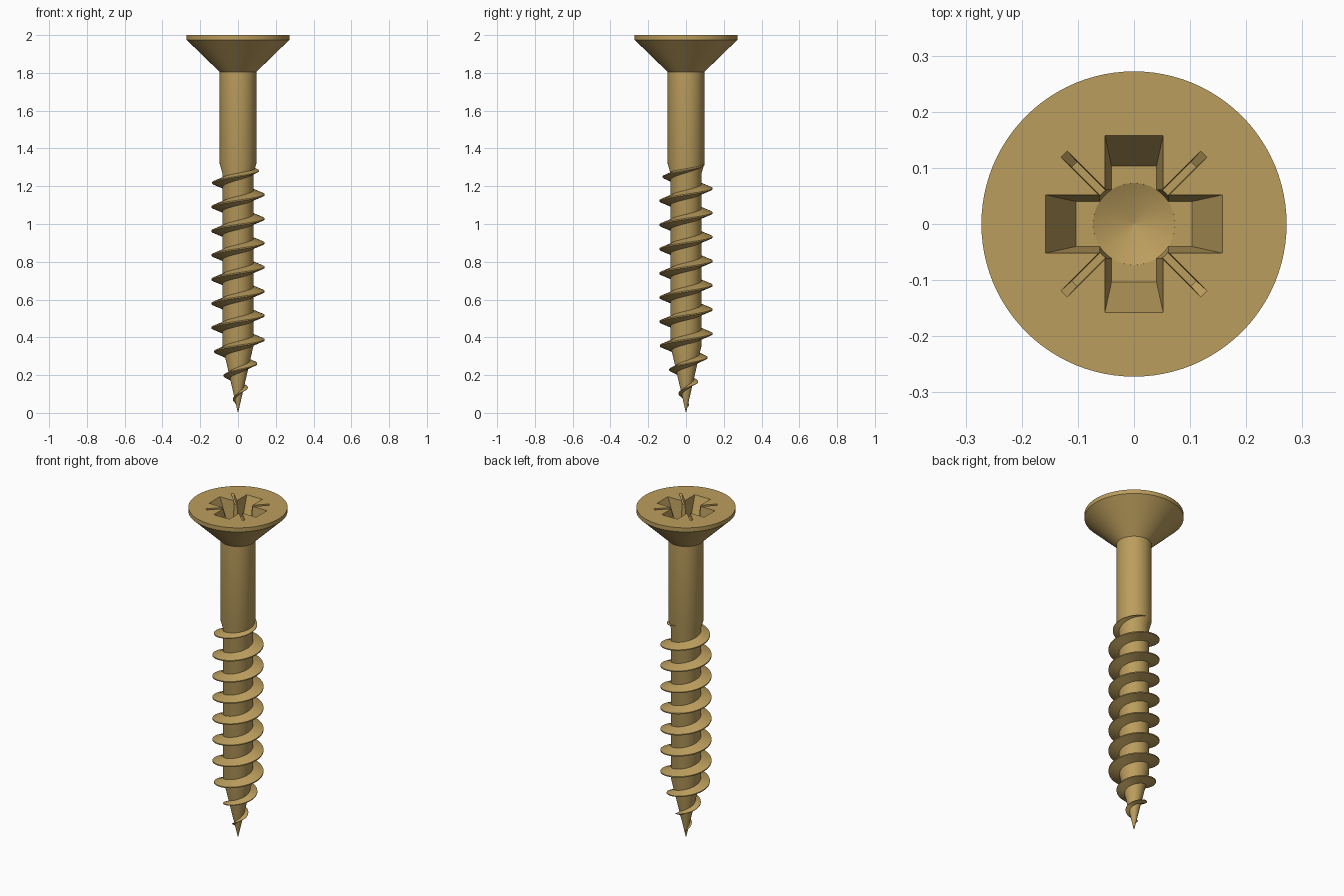
import bpy, bmesh, math
from mathutils import Matrix

if "Cube" in bpy.data.objects:
    bpy.data.objects.remove(bpy.data.objects["Cube"])

brass = bpy.data.materials.new("brass")
brass.diffuse_color = (0.50, 0.34, 0.11, 1)
brass.use_nodes = True
brass.node_tree.nodes["Principled BSDF"].inputs["Base Color"].default_value = brass.diffuse_color


def make(name, bm):
    bmesh.ops.recalc_face_normals(bm, faces=bm.faces)
    me = bpy.data.meshes.new(name)
    bm.to_mesh(me)
    bm.free()
    ob = bpy.data.objects.new(name, me)
    bpy.context.collection.objects.link(ob)
    me.materials.append(brass)
    return ob


def skin(bm, rings, closed_caps=True):
    """Bridge consecutive rings of vertices and cap the ends."""
    for a, b in zip(rings, rings[1:]):
        for i in range(len(a)):
            j = (i + 1) % len(a)
            bm.faces.new((a[i], a[j], b[j], b[i]))
    bm.faces.new(rings[0])
    bm.faces.new(rings[-1])


def lathe(name, profile, n):
    bm = bmesh.new()
    rings = [[bm.verts.new((r * math.cos(2 * math.pi * i / n), r * math.sin(2 * math.pi * i / n), z))
              for i in range(n)] for r, z in profile]
    skin(bm, rings)
    bmesh.ops.remove_doubles(bm, verts=bm.verts, dist=1e-6)
    return make(name, bm)


def tapered_slot(name, rects, angle):
    """Each rect is (half length, half width, z)."""
    bm = bmesh.new()
    rings = [[bm.verts.new((sx * l, sy * w, z)) for sx, sy in ((1, 1), (-1, 1), (-1, -1), (1, -1))]
             for l, w, z in rects]
    skin(bm, rings)
    bm.transform(Matrix.Rotation(angle, 4, 'Z'))
    return make(name, bm)


def smooth(ob):
    bpy.ops.object.select_all(action='DESELECT')
    ob.select_set(True)
    bpy.context.view_layer.objects.active = ob
    bpy.ops.object.shade_smooth_by_angle(angle=math.radians(30))


# Head, shank, core and point in one turned body
body = lathe("screw_body", [(0.0005, 0), (0.083, 0.36), (0.083, 1.27), (0.097, 1.32),
                            (0.097, 1.805), (0.272, 1.975), (0.272, 2.0)], 96)

# Cross recess: two tapered slots, a conical centre and four tick marks
cutters = []
for k in range(2):
    cutters.append(tapered_slot(f"cross_cutter_{k}", [(0.103, 0.040, 1.875), (0.158, 0.052, 2.0),
                                                      (0.158, 0.052, 2.05)], k * math.pi / 2))
    cutters.append(tapered_slot(f"tick_cutter_{k}", [(0.150, 0.0065, 1.98), (0.176, 0.008, 2.0),
                                                     (0.176, 0.008, 2.05)], math.pi / 4 + k * math.pi / 2))
cutters.append(lathe("centre_cutter", [(0.0005, 1.84), (0.073, 1.8745), (0.080, 2.0), (0.080, 2.06)], 48))
for c in cutters:
    c.hide_render = True
    m = body.modifiers.new(c.name, 'BOOLEAN')
    m.operation = 'DIFFERENCE'
    m.solver = 'EXACT'
    m.object = c
    bpy.context.view_layer.objects.active = body
    bpy.ops.object.modifier_apply(modifier=m.name)
    bpy.data.objects.remove(c)
smooth(body)

# Right-handed thread that shrinks to the point and runs out into the shank
PITCH, STEPS = 0.128, 64
Z0, Z1 = 0.035, 1.325
total = int((Z1 - Z0) / PITCH * STEPS)
bm = bmesh.new()
rings = []
for i in range(total + 1):
    z = Z0 + (Z1 - Z0) * i / total
    a = 2 * math.pi * (z - 1.155) / PITCH
    core = 0.083 * min(1, z / 0.36)
    crest = min(0.14, 0.39 * z)
    if z > 1.21:
        crest = 0.14 - 0.047 * (z - 1.21) / (Z1 - 1.21)
    root = core * 0.92
    half = 0.027 * max(0.02, min(1, (crest - root) / 0.06))
    tip = half * 0.12
    rings.append([bm.verts.new((r * math.cos(a), r * math.sin(a), z + dz)) for r, dz in
                  ((root, -half), (crest, -tip), (crest, tip), (root, half))])
skin(bm, rings)
smooth(make("thread", bm))
